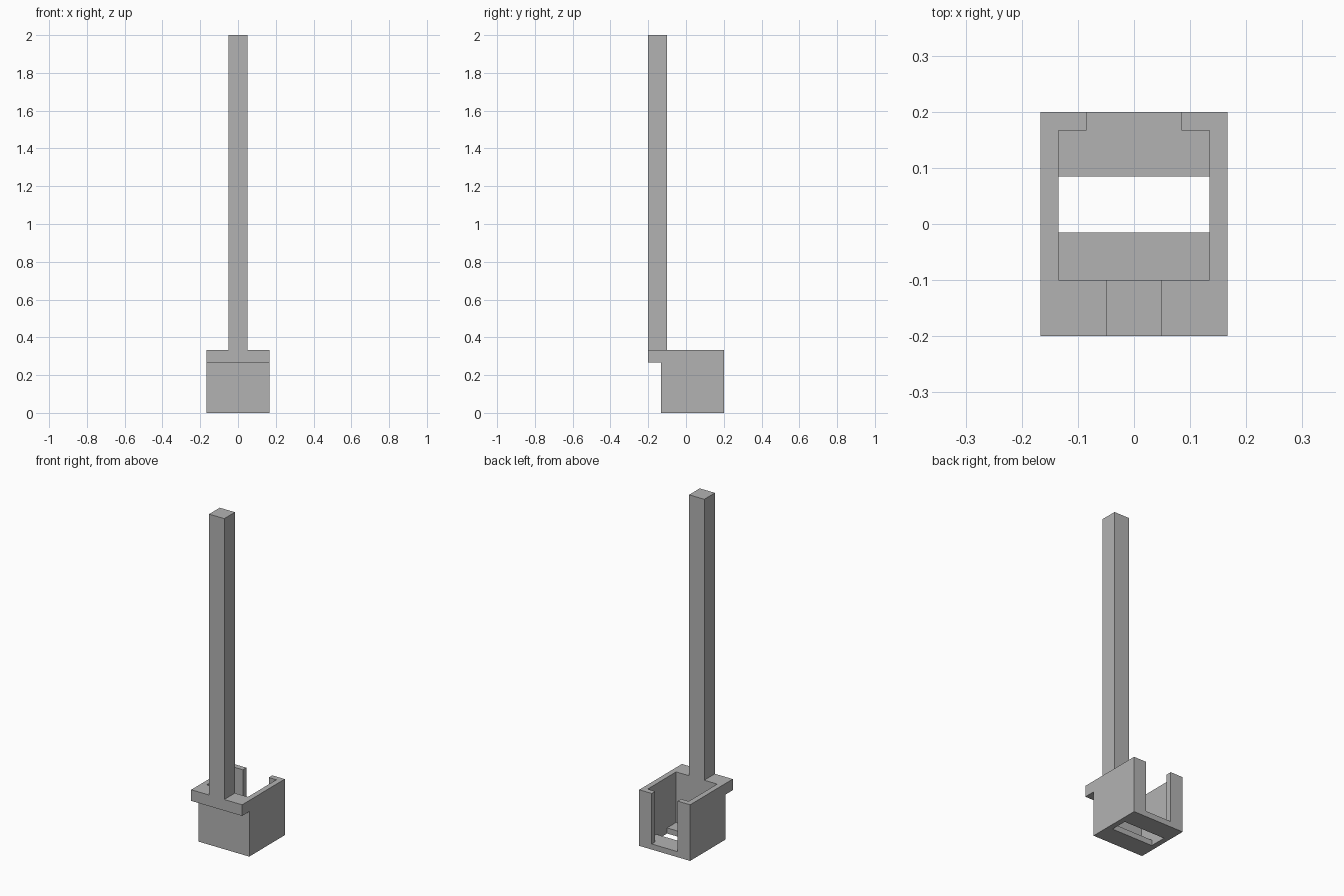
import bpy, bmesh
from mathutils import Vector

if "Cube" in bpy.data.objects:
    bpy.data.objects.remove(bpy.data.objects["Cube"], do_unlink=True)

grey = bpy.data.materials.new("plain_grey")
grey.use_nodes = True
colour = (0.45, 0.45, 0.45, 1)
grey.diffuse_color = colour
grey.node_tree.nodes["Principled BSDF"].inputs["Base Color"].default_value = colour


def prism(name, outline, extrude, open_base=False):
    """Extrude a closed outline of 3D points along a vector."""
    bm = bmesh.new()
    base = bm.faces.new([bm.verts.new(p) for p in outline])
    geom = bmesh.ops.extrude_face_region(bm, geom=[base], use_keep_orig=True)["geom"]
    moved = [v for v in geom if isinstance(v, bmesh.types.BMVert)]
    bmesh.ops.translate(bm, vec=Vector(extrude), verts=moved)
    bmesh.ops.recalc_face_normals(bm, faces=bm.faces)
    if open_base:
        bmesh.ops.delete(bm, geom=[base], context="FACES_ONLY")
    mesh = bpy.data.meshes.new(name)
    bm.to_mesh(mesh)
    bm.free()
    mesh.materials.append(grey)
    obj = bpy.data.objects.new(name, mesh)
    bpy.context.collection.objects.link(obj)
    return obj


def rectangle(x, y0, y1, z):
    return [(-x, y0, z), (x, y0, z), (x, y1, z), (-x, y1, z)]


def cut(target, cutter):
    mod = target.modifiers.new("cut", "BOOLEAN")
    mod.operation = "DIFFERENCE"
    mod.solver = "EXACT"
    mod.object = cutter
    cutter.hide_render = True
    bpy.context.view_layer.objects.active = target
    bpy.ops.object.modifier_apply(modifier=mod.name)
    bpy.data.objects.remove(cutter, do_unlink=True)


half, front, back, top = 0.167, -0.133, 0.2, 0.333
ledge_y, ledge_z, floor = -0.2, 0.267, 0.033
inner, inner_front, inner_back, gap = 0.135, -0.1, 0.167, 0.085

# Holder body with the overhanging front ledge, from its side profile
side = [(front, 0), (back, 0), (back, top), (ledge_y, top),
        (ledge_y, ledge_z), (front, ledge_z)]
holder = prism("holder", [(-half, y, z) for y, z in side], (2 * half, 0, 0))

# Cavity open at the top, with a narrower opening through the back wall
right_half = [(inner, inner_front), (inner, inner_back), (gap, inner_back), (gap, 0.3)]
plan = right_half + [(-x, y) for x, y in reversed(right_half)]
cut(holder, prism("cavity_cutter", [(x, y, floor) for x, y in plan], (0, 0, 0.5)))

# Slot through the floor, kept just inside the side walls' faces
cut(holder, prism("slot_cutter", rectangle(inner - 0.0002, -0.015, 0.085, -0.1), (0, 0, 0.2)))

# Tall square post standing on the ledge
prism("post", rectangle(0.05, ledge_y, inner_front, top), (0, 0, 2 - top), open_base=True)
